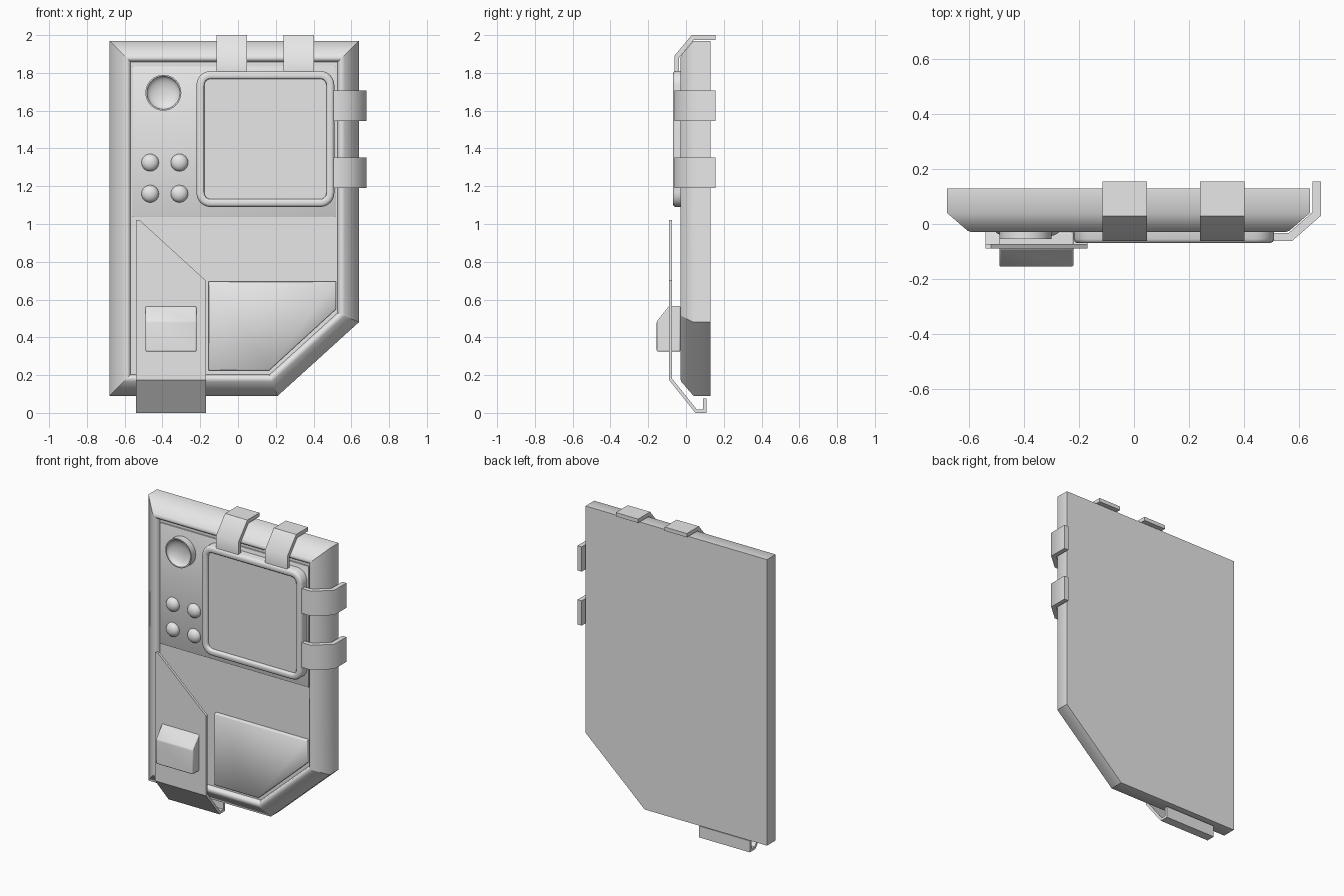
import bpy
import bmesh
import math
from mathutils import Vector

cube = bpy.data.objects.get("Cube")
if cube:
    bpy.data.objects.remove(cube, do_unlink=True)

grey = bpy.data.materials.new("plain_grey")
grey.use_nodes = True
grey.diffuse_color = (0.8, 0.8, 0.8, 1)
grey.node_tree.nodes["Principled BSDF"].inputs["Base Color"].default_value = (0.8, 0.8, 0.8, 1)


def finish(name, bm, mitres=()):
    """Smooth shading with sharp edges kept, then link the object."""
    bmesh.ops.recalc_face_normals(bm, faces=bm.faces)
    for f in bm.faces:
        f.smooth = True
    for e in bm.edges:
        e.smooth = e.calc_face_angle(math.pi) < math.radians(50)
    for e in mitres:
        e.smooth = False
    mesh = bpy.data.meshes.new(name)
    bm.to_mesh(mesh)
    bm.free()
    mesh.materials.append(grey)
    obj = bpy.data.objects.new(name, mesh)
    bpy.context.collection.objects.link(obj)
    return obj


def offset(pts, d, closed=True):
    """Move a line to its left by d with mitred corners."""
    pts = [Vector(p) for p in pts]
    n, out = len(pts), []
    for i, p in enumerate(pts):
        a = p - pts[i - 1] if closed or i > 0 else pts[1] - p
        b = pts[(i + 1) % n] - p if closed or i < n - 1 else a
        na = Vector((-a.y, a.x)).normalized()
        nb = Vector((-b.y, b.x)).normalized()
        out.append(p + (na + nb) * d / (1 + na.dot(nb)))
    return out


def loft(name, outline, steps):
    """Stack inset copies of an x-z outline; steps are (inset, y)."""
    bm = bmesh.new()
    loops = []
    for inset, y in steps:
        loops.append([bm.verts.new((p.x, y, p.y)) for p in offset(outline, inset)])
    n = len(outline)
    for lo, hi in zip(loops, loops[1:]):
        for i in range(n):
            j = (i + 1) % n
            bm.faces.new((lo[i], lo[j], hi[j], hi[i]))
    bm.faces.new(loops[0][::-1])
    bm.faces.new(loops[-1])
    # Mitred corners of the outline stay crisp
    mitres = []
    for i in range(n):
        a = Vector(outline[i]) - Vector(outline[i - 1])
        b = Vector(outline[(i + 1) % n]) - Vector(outline[i])
        if a.angle(b) > math.radians(30):
            mitres += [bm.edges.get((lo[i], hi[i])) for lo, hi in zip(loops, loops[1:])]
    return finish(name, bm, mitres)


def prism(name, pts, axis, start, end):
    """Extrude a flat profile along x or z."""
    bm = bmesh.new()
    if axis == "x":
        place = lambda p, t: (t, p[0], p[1])
    else:
        place = lambda p, t: (p[0], p[1], t)
    a = [bm.verts.new(place(p, start)) for p in pts]
    b = [bm.verts.new(place(p, end)) for p in pts]
    for i in range(len(pts)):
        j = (i + 1) % len(pts)
        bm.faces.new((a[i], a[j], b[j], b[i]))
    bm.faces.new(a[::-1])
    bm.faces.new(b)
    return finish(name, bm)


def ribbon(name, path, thickness, axis, start, end):
    inner = offset(path, thickness, closed=False)
    return prism(name, list(path) + inner[::-1], axis, start, end)


def circle(cx, cz, r, n=32):
    return [(cx + r * math.cos(math.tau * i / n), cz + r * math.sin(math.tau * i / n))
            for i in range(n)]


def rounded_box(x0, x1, z0, z1, r, n=6):
    pts = []
    corners = [(x1 - r, z0 + r), (x1 - r, z1 - r), (x0 + r, z1 - r), (x0 + r, z0 + r)]
    for k, (cx, cz) in enumerate(corners):
        for i in range(n + 1):
            a = math.pi / 2 * (k - 1 + i / n)
            pts.append((cx + r * math.cos(a), cz + r * math.sin(a)))
    return pts


# Case with sloped rim and shallow recess
case_outline = [(-0.68, 0.09), (0.21, 0.09), (0.64, 0.48), (0.64, 1.97), (-0.68, 1.97)]
loft("case", case_outline,
     [(0, 0.13), (0, 0.04), (0.075, -0.025), (0.09, -0.03), (0.105, -0.022), (0.112, 0.0)])

# Panels in the recess
upper = [(-0.56, 1.04), (0.52, 1.04), (0.52, 1.835), (-0.56, 1.835)]
loft("upper_panel", upper, [(0, 0.02), (0, -0.008), (0.003, -0.01)])
lower = [(-0.155, 0.225), (0.165, 0.225), (0.52, 0.55), (0.52, 0.695), (-0.155, 0.695)]
loft("lower_panel", lower, [(0, 0.02), (0, -0.022), (0.004, -0.026)])

# Screen and its raised frame
loft("screen_frame", rounded_box(-0.22, 0.51, 1.09, 1.81, 0.075),
     [(0, 0.0), (0, -0.055), (0.005, -0.065), (0.014, -0.07), (0.034, -0.07),
      (0.04, -0.066), (0.042, -0.05)])

# Hollow round lens
R = 0.095
bowl = [(R - 0.088 * math.cos(t * math.pi / 16), -0.055 + 0.038 * math.sin(t * math.pi / 16))
        for t in range(8)]
loft("lens", circle(-0.395, 1.695, R), [(0, 0.0), (0, -0.055)] + bowl)

# Four domed buttons
r = 0.046
dome = [(r - r * math.cos(t * math.pi / 16), -0.01 - 0.034 * math.sin(t * math.pi / 16))
        for t in range(8)]
for row, z in (("lower", 1.16), ("upper", 1.325)):
    for side, x in (("right", -0.465), ("left", -0.31)):
        loft(f"{row}_{side}_button", circle(x, z, r, 24), [(0, 0.0)] + dome)

# Bent straps over the top and left edges
top_path = [(-0.062, 1.805), (-0.062, 1.89), (0.03, 2.0), (0.155, 2.0)]
for i, x in enumerate((-0.115, 0.24)):
    ribbon(f"top_strap_{i + 1}", top_path, -0.025, "x", x, x + 0.162)
side_path = [(0.5, -0.062), (0.575, -0.062), (0.68, 0.03), (0.68, 0.155)]
for i, z in enumerate((1.19, 1.545)):
    ribbon(f"side_strap_{i + 1}", side_path, 0.03, "z", z, z + 0.163)

# Clip plate with a slanted top, and the hook below it
plate = [(-0.54, 0.175), (-0.17, 0.175), (-0.17, 0.7), (-0.52, 1.02), (-0.54, 1.02)]
loft("clip_plate", plate, [(0, -0.073), (0, -0.09)])
hook = [(-0.09, 0.175), (0.05, 0.005), (0.108, 0.005), (0.108, 0.08)]
hook = [(y, z - 0.005 if z < 0.1 else z) for y, z in hook]
ribbon("clip_hook", hook, 0.017, "x", -0.54, -0.17)

# Sloped latch block on the clip
block = prism("latch_block", [(-0.155, 0.325), (-0.03, 0.325), (-0.03, 0.565),
                              (-0.09, 0.565), (-0.155, 0.485)], "x", -0.49, -0.22)
bevel = block.modifiers.new("soft_edges", "BEVEL")
bevel.width = 0.006
bevel.segments = 2
